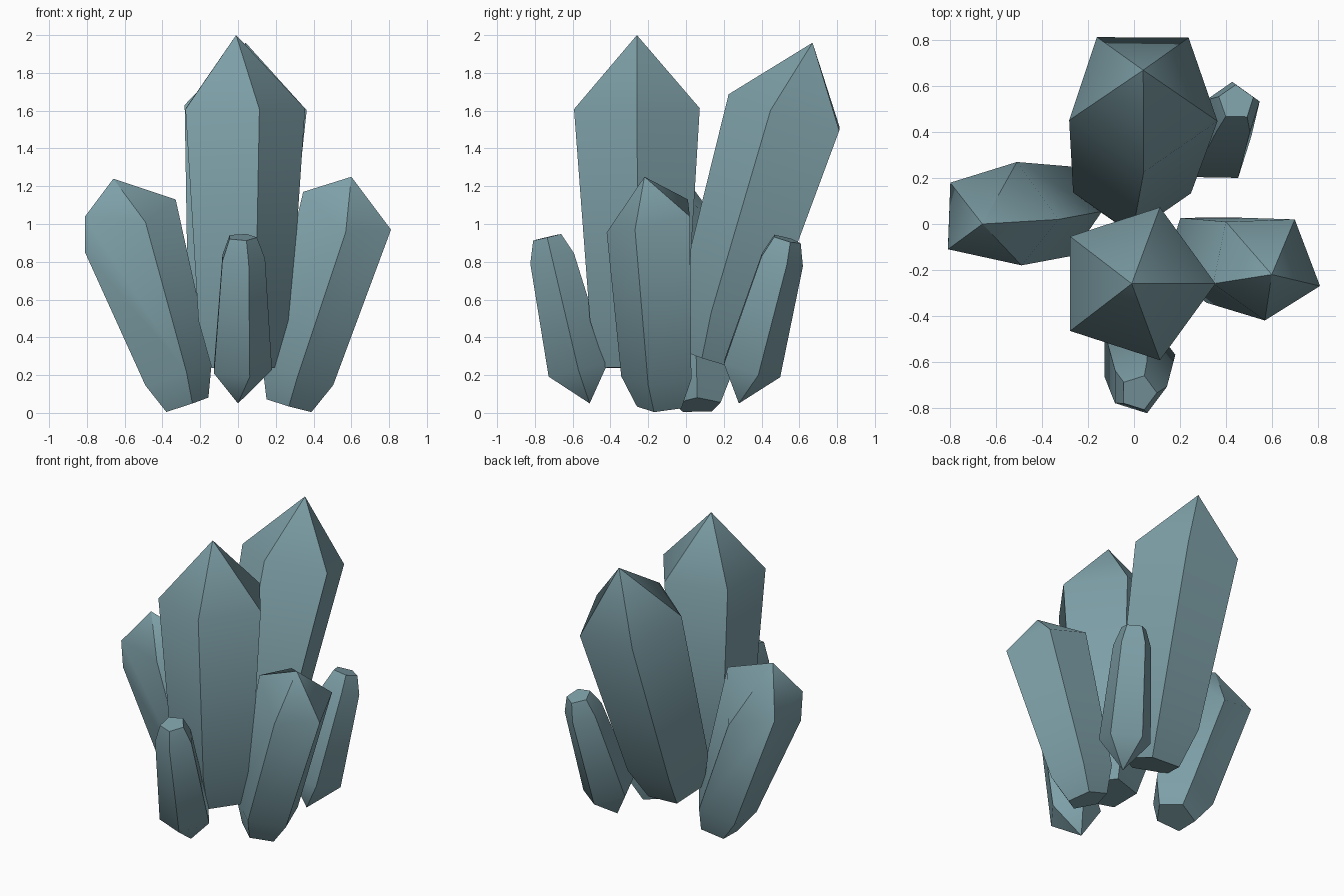
import bpy, bmesh, math
from mathutils import Vector

if "Cube" in bpy.data.objects:
    bpy.data.objects.remove(bpy.data.objects["Cube"])

SIDES = 5
mat = bpy.data.materials.new("grey_teal_crystal")
mat.diffuse_color = (0.205, 0.345, 0.385, 1.0)
mat.use_nodes = True
mat.node_tree.nodes["Principled BSDF"].inputs["Base Color"].default_value = mat.diffuse_color


def crystal(name, base, shoulder, apex, radii, taper, spin, corners=None, chip=None):
    """Five-sided shaft from a cut base to a pointed apex.
    radii: base, waist, shoulder. corners: uneven shoulder points, if any.
    chip: (side, point) adds a knuckle on one long edge below the shoulder."""
    base, shoulder, apex = Vector(base), Vector(shoulder), Vector(apex)
    axis = (shoulder - base).normalized()
    up = axis if axis.z > 0 else -axis
    rot = Vector((0, 0, 1)).rotation_difference(up)
    centres = (base, base + axis * taper, shoulder)

    bm = bmesh.new()
    rings = []
    for centre, r in zip(centres, radii):
        angles = [math.radians(spin) + math.tau * i / SIDES for i in range(SIDES)]
        rings.append([bm.verts.new(centre + rot @ Vector((r * math.cos(a), r * math.sin(a), 0)))
                      for a in angles])
    if corners:
        for v, p in zip(rings[2], corners):
            v.co = p
    tip = bm.verts.new(apex)

    bottom = bm.faces.new(rings[0])
    for i in range(SIDES):
        j = (i + 1) % SIDES
        for lo, hi in zip(rings, rings[1:]):
            bm.faces.new((lo[i], lo[j], hi[j], hi[i]))
        bm.faces.new((rings[2][i], rings[2][j], tip))

    # panels blend up into the tip, long edges and cut base stay sharp
    for f in bm.faces:
        f.smooth = True
    chains = rings + [[tip] * SIDES]
    for lo, hi in zip(chains, chains[1:]):
        for a, b in zip(lo, hi):
            bm.edges.get((a, b)).smooth = False
    for e in bottom.edges:
        e.smooth = False

    if chip:
        side, point = chip
        top, low = rings[2][side], rings[1][side]
        _, v = bmesh.utils.edge_split(bm.edges.get((top, low)), top, 0.25)
        v.co = point
        for e in v.link_edges:
            e.smooth = False
    bmesh.ops.recalc_face_normals(bm, faces=bm.faces)

    mesh = bpy.data.meshes.new(name)
    bm.to_mesh(mesh)
    bm.free()
    mesh.materials.append(mat)
    ob = bpy.data.objects.new(name, mesh)
    bpy.context.collection.objects.link(ob)


# two tall crystals
TALL = (0.185, 0.27, 0.35)
crystal("tall_front_crystal", (0.01, -0.25, 0.24), (0.005, -0.26, 1.61), (-0.01, -0.26, 2.0),
        TALL, 0.25, 0)
crystal("tall_back_crystal", (-0.02, 0.14, 0.28), (0.04, 0.55, 1.585), (0.04, 0.67, 1.96),
        (0.185, 0.27, 0.34), 0.25, -18)

# two medium crystals leaning outward, with uneven shoulders
MEDIUM = (0.13, 0.205, 0.26)
crystal("left_crystal", (-0.28, 0.06, 0.04), (-0.59, 0.036, 0.97), (-0.66, 0.0, 1.24),
        MEDIUM, 0.17, 0,
        corners=((-0.33, 0.02, 1.13), (-0.51, 0.27, 0.87), (-0.80, 0.18, 0.95),
                 (-0.81, -0.11, 1.04), (-0.49, -0.18, 1.01)),
        chip=(3, (-0.81, -0.09, 0.85)))
crystal("right_crystal", (0.27, -0.13, 0.04), (0.56, -0.18, 1.05), (0.60, -0.22, 1.25),
        MEDIUM, 0.17, -18,
        corners=((0.81, -0.27, 0.97), (0.70, 0.02, 1.04), (0.40, 0.01, 1.13),
                 (0.345, -0.26, 1.17), (0.57, -0.42, 0.955)))

# two small crystals, point downward and cut flat on top
SMALL = (0.08, 0.125, 0.17)
crystal("small_front_crystal", (0.02, -0.735, 0.93), (0.01, -0.57, 0.23), (0, -0.51, 0.05),
        SMALL, 0.115, 0)
crystal("small_back_crystal", (0.445, 0.53, 0.92), (0.352, 0.335, 0.235), (0.325, 0.28, 0.05),
        SMALL, 0.115, 18)
